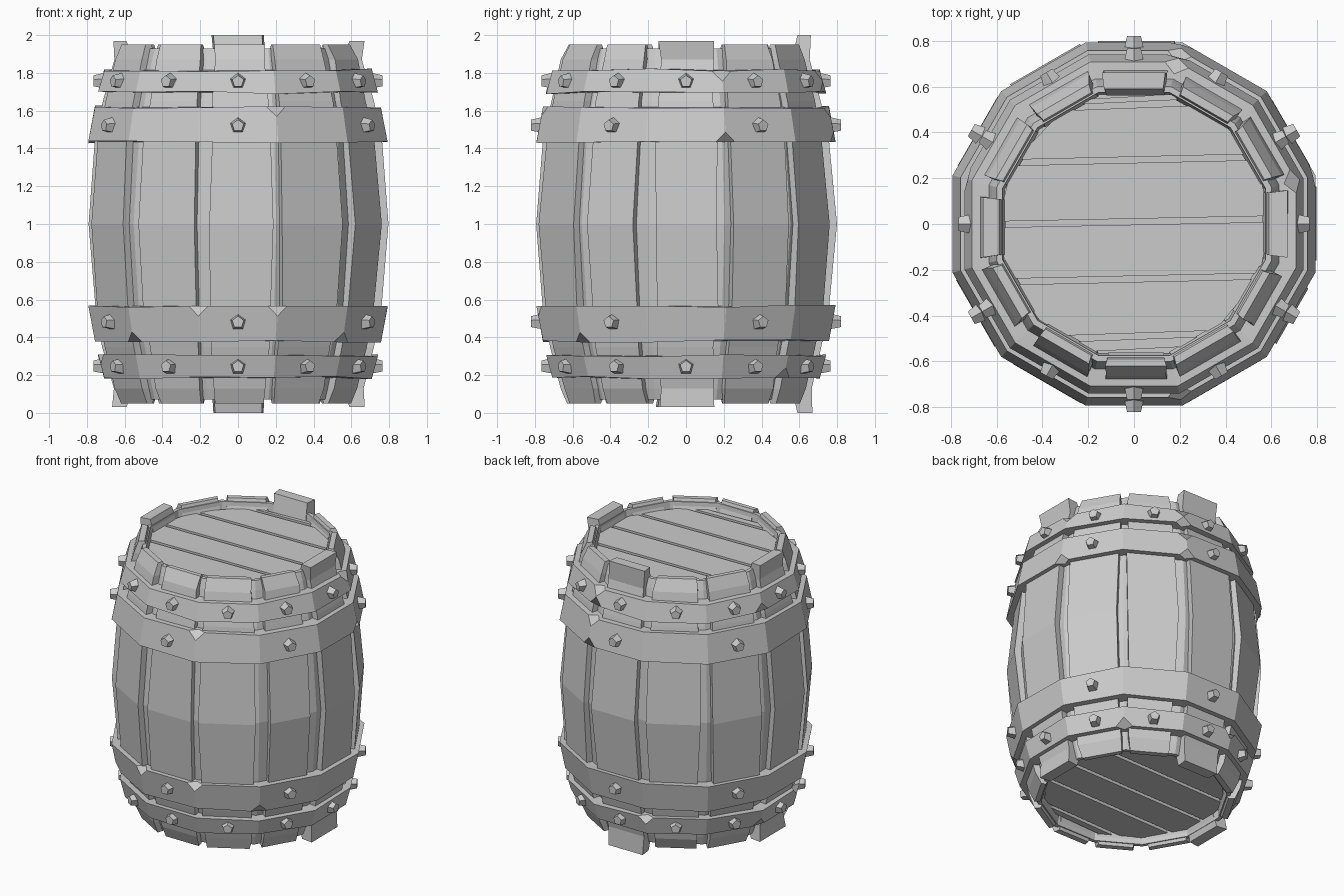
import bpy, bmesh, math, random
from mathutils import Vector, Matrix

random.seed(4)
if "Cube" in bpy.data.objects:
    bpy.data.objects.remove(bpy.data.objects["Cube"])

SIDES = 12
STEP = math.tau / SIDES
TAN = math.tan(STEP / 2)

grey = bpy.data.materials.new("plain grey")
grey.use_nodes = True
grey.diffuse_color = (0.6, 0.6, 0.6, 1)
grey.node_tree.nodes["Principled BSDF"].inputs["Base Color"].default_value = (0.6, 0.6, 0.6, 1)


def finish(bm, name):
    bmesh.ops.remove_doubles(bm, verts=bm.verts, dist=0.0005)
    bmesh.ops.recalc_face_normals(bm, faces=bm.faces)
    mesh = bpy.data.meshes.new(name)
    bm.to_mesh(mesh)
    bm.free()
    mesh.materials.append(grey)
    obj = bpy.data.objects.new(name, mesh)
    bpy.context.collection.objects.link(obj)
    return obj


def loft(bm, rings, caps):
    """Skin a list of closed point rings; returns the vertex rings."""
    rows = [[bm.verts.new(p) for p in ring] for ring in rings]
    pairs = list(zip(rows, rows[1:])) + ([] if caps else [(rows[-1], rows[0])])
    for a, b in pairs:
        for i in range(len(a)):
            j = (i + 1) % len(a)
            bm.faces.new((a[i], a[j], b[j], b[i]))
    if caps:
        bm.faces.new(rows[0])
        bm.faces.new(rows[-1])
    return rows


def ring(r, z, wobble=0.0):
    """Twelve-sided ring with its flats at radius r."""
    pts = []
    for k in range(SIDES):
        a = (k + 0.5) * STEP
        d = r / math.cos(STEP / 2)
        pts.append((d * math.cos(a), d * math.sin(a), z + random.uniform(-wobble, wobble)))
    return pts


# Half-height body profile (outer radius, height above the middle)
HALF = [(0.795, 0), (0.757, 0.45), (0.715, 0.65), (0.66, 0.87)]
BODY = [(r, 1 - h) for r, h in reversed(HALF)] + [(r, 1 + h) for r, h in HALF[1:]]

# Inner shell: groove floors between the staves and the recessed end discs
shell = [(r - 0.04, z) for r, z in BODY]
lip = [(0.6, 1.93), (0.575, 1.93), (0.565, 1.84)]
low_lip = [(r, 2 - z) for r, z in reversed(lip)]
bm = bmesh.new()
loft(bm, [ring(r, z) for r, z in low_lip + shell + lip], True)
finish(bm, "inner_shell")

# Staves: uneven boards, three of them longer with flared ends
EXTRA = {0: 0.02, 3: 0.05, 6: 0.02}
for k in range(SIDES):
    extra = EXTRA.get(k, 0)
    end_r = 0.665 if extra else 0.625
    end_h = 0.95 + extra
    levels = [(end_r, 1 - end_h)] + BODY + [(end_r, 1 + end_h)]
    left, right = random.uniform(0.66, 0.86), random.uniform(0.66, 0.86)
    rows = []
    for i, (r, z) in enumerate(levels):
        at_end = i in (0, len(levels) - 1)
        inner = 0.59 if at_end else r - 0.1
        wl = r * TAN * (left + random.uniform(-0.05, 0.05))
        wr = r * TAN * (right + random.uniform(-0.05, 0.05))
        bulge = r + random.uniform(-0.006, 0.006)
        rows.append([(inner, -wl * 0.93, z), (bulge, -wl, z),
                     (bulge, wr, z), (inner, wr * 0.93, z)])
    bm = bmesh.new()
    loft(bm, rows, True)
    bmesh.ops.rotate(bm, verts=bm.verts, matrix=Matrix.Rotation(k * STEP, 3, 'Z'))
    finish(bm, "stave_%d" % (k + 1))


# Hoops: tapered bands with chipped corners
def hoop(name, r_end, r_mid, h_end, h_mid, sign):
    bm = bmesh.new()
    end, mid = 1 + sign * h_end, 1 + sign * h_mid
    rows = loft(bm, [ring(r_end - 0.08, end), ring(r_end, end, 0.008),
                     ring(r_mid, mid, 0.008), ring(r_mid - 0.08, mid)], False)
    chips = random.sample(rows[1], 2) + random.sample(rows[2], 2)
    bmesh.ops.bevel(bm, geom=chips, offset=0.055, segments=1, affect='VERTICES')
    finish(bm, name)


# Rivets: five-sided studs pointing outward
def rivets(name, count, r, z):
    bm = bmesh.new()
    for k in range(count):
        a = -math.pi / 2 + k * math.tau / count
        out = Vector((math.cos(a), math.sin(a), 0))
        turn = out.to_track_quat('Z', 'Y').to_matrix().to_4x4()
        place = Matrix.Translation(out * r + Vector((0, 0, z)))
        bmesh.ops.create_cone(bm, cap_ends=True, segments=5, radius1=0.046, radius2=0.032,
                              depth=0.06, matrix=place @ turn)
    finish(bm, name)


# Heads: planks running side to side with open seams
SEAMS = [-0.56, -0.49, -0.24, 0.01, 0.28, 0.52, 0.57]


def head(name, sign):
    radius, gap, skew = 0.595, 0.013, 0.012
    for n, (y0, y1) in enumerate(zip(SEAMS, SEAMS[1:])):
        y0, y1 = y0 + gap, y1 - gap
        x0, x1 = (math.sqrt(radius ** 2 - y * y) for y in (y0, y1))
        outline = [(-x0, y0 - skew), (0, y0), (x0, y0 + skew),
                   (x1, y1 + skew), (0, y1), (-x1, y1 - skew)]
        bm = bmesh.new()
        rows = loft(bm, [[(x, y, 1 + sign * h) for x, y in outline]
                         for h in (0.83, 0.885)], True)
        if n in (1, 3, 4):
            nick = rows[1][1 if n == 3 else 4]
            bmesh.ops.bevel(bm, geom=[nick], offset=0.04, segments=1, affect='VERTICES')
        finish(bm, "%s_plank_%d" % (name, n + 1))


for label, sign in (("top", 1), ("bottom", -1)):
    hoop(label + "_end_hoop", 0.708, 0.74, 0.815, 0.695, sign)
    hoop(label + "_wide_hoop", 0.757, 0.792, 0.62, 0.435, sign)
    rivets(label + "_end_rivets", 12, 0.735, 1 + sign * 0.755)
    rivets(label + "_wide_rivets", 6, 0.79, 1 + sign * 0.52)
    head(label + "_head", sign)
